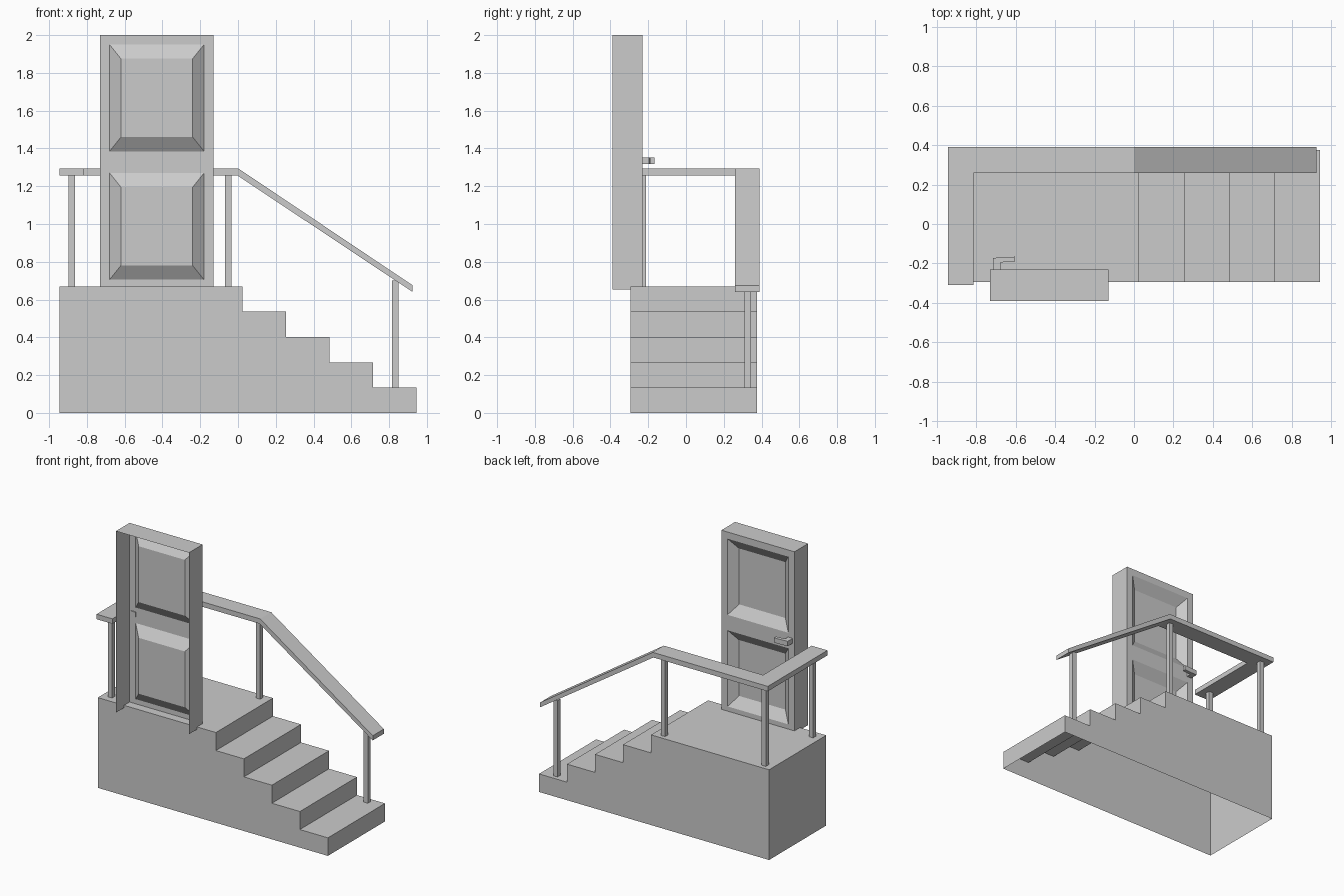
import bpy, bmesh

if "Cube" in bpy.data.objects:
    bpy.data.objects.remove(bpy.data.objects["Cube"])


def finish(name, bm):
    me = bpy.data.meshes.new(name)
    bm.to_mesh(me)
    bm.free()
    ob = bpy.data.objects.new(name, me)
    bpy.context.collection.objects.link(ob)
    return ob


def prism(name, outline, a, b, axis="y", open_bottom=False):
    """Extrude an outline along y (points are x, z) or z (points are x, y)."""
    bm = bmesh.new()
    place = (lambda p, t: (p[0], t, p[1])) if axis == "y" else (lambda p, t: (p[0], p[1], t))
    f = bm.faces.new([bm.verts.new(place(p, a)) for p in outline])
    ext = bmesh.ops.extrude_face_region(bm, geom=[f], use_keep_orig=True)
    vec = (0, b - a, 0) if axis == "y" else (0, 0, b - a)
    bmesh.ops.translate(bm, vec=vec, verts=[g for g in ext["geom"] if isinstance(g, bmesh.types.BMVert)])
    bmesh.ops.recalc_face_normals(bm, faces=bm.faces)
    if open_bottom:
        low = [f for f in bm.faces if all(v.co.z < 1e-4 for v in f.verts)]
        bmesh.ops.delete(bm, geom=low, context="FACES_ONLY")
    return finish(name, bm)


def box(name, x0, x1, y0, y1, z0, z1):
    return prism(name, [(x0, y0), (x1, y0), (x1, y1), (x0, y1)], z0, z1, "z")


# Stair block with landing, hollow underneath
profile = [(-0.945, 0), (0.945, 0)]
for i in range(5):
    x = 0.945 - 0.23 * i
    z = 0.134 * (i + 1)
    if i:
        profile.append((x, z - 0.134))
    profile.append((x, z))
profile.append((-0.945, 0.67))
prism("stairs", profile, -0.295, 0.375, open_bottom=True)

# Handrail: level run and slope along the back, return at the left end
rail = [(-0.945, 1.258), (-0.005, 1.258), (0.925, 0.64), (0.925, 0.675), (0, 1.295), (-0.945, 1.295)]
prism("back_handrail", rail, 0.26, 0.39)
box("side_handrail", -0.945, -0.815, -0.31, 0.26, 1.258, 1.295)

# Posts
for name, x, y, z0, z1 in [("front_left_post", -0.88, -0.228, 0.67, 1.26),
                           ("back_left_post", -0.88, 0.327, 0.67, 1.26),
                           ("landing_post", -0.052, 0.327, 0.67, 1.27),
                           ("lower_post", 0.832, 0.327, 0.134, 0.70)]:
    box(name, x - 0.017, x + 0.017, y - 0.017, y + 0.017, z0, z1)

# Door: panelled sheet with recessed panels and a hood open at front and bottom
bm = bmesh.new()
YB, YF, DEPTH = -0.23, -0.39, 0.05
xs = [-0.73, -0.68, -0.18, -0.13]
zs = [0.652, 0.705, 1.27, 1.385, 1.95, 2.0]


def quad(*pts):
    bm.faces.new([bm.verts.new(p) for p in pts])


for i in range(3):
    for j in range(5):
        x0, x1, z0, z1 = xs[i], xs[i + 1], zs[j], zs[j + 1]
        outer = [(x1, YB, z0), (x0, YB, z0), (x0, YB, z1), (x1, YB, z1)]
        if i == 1 and j in (1, 3):
            a, b, c, d, y = x0 + 0.06, x1 - 0.06, z0 + 0.075, z1 - 0.075, YB - DEPTH
            inner = [(b, y, c), (a, y, c), (a, y, d), (b, y, d)]
            quad(*inner)
            for k in range(4):
                n = (k + 1) % 4
                quad(outer[k], outer[n], inner[n], inner[k])
        else:
            quad(*outer)
L, R, B, T = xs[0], xs[-1], zs[0], zs[-1]
quad((L, YF, B), (L, YF, T), (L, YB, T), (L, YB, B))
quad((R, YF, B), (R, YB, B), (R, YB, T), (R, YF, T))
quad((L, YF, T), (R, YF, T), (R, YB, T), (L, YB, T))
bmesh.ops.remove_doubles(bm, verts=bm.verts, dist=1e-4)
finish("door", bm)

# Lever handle
prism("door_handle", [(-0.715, -0.237), (-0.677, -0.237), (-0.677, -0.195), (-0.605, -0.19),
                      (-0.605, -0.166), (-0.715, -0.172)], 1.317, 1.353, "z")
